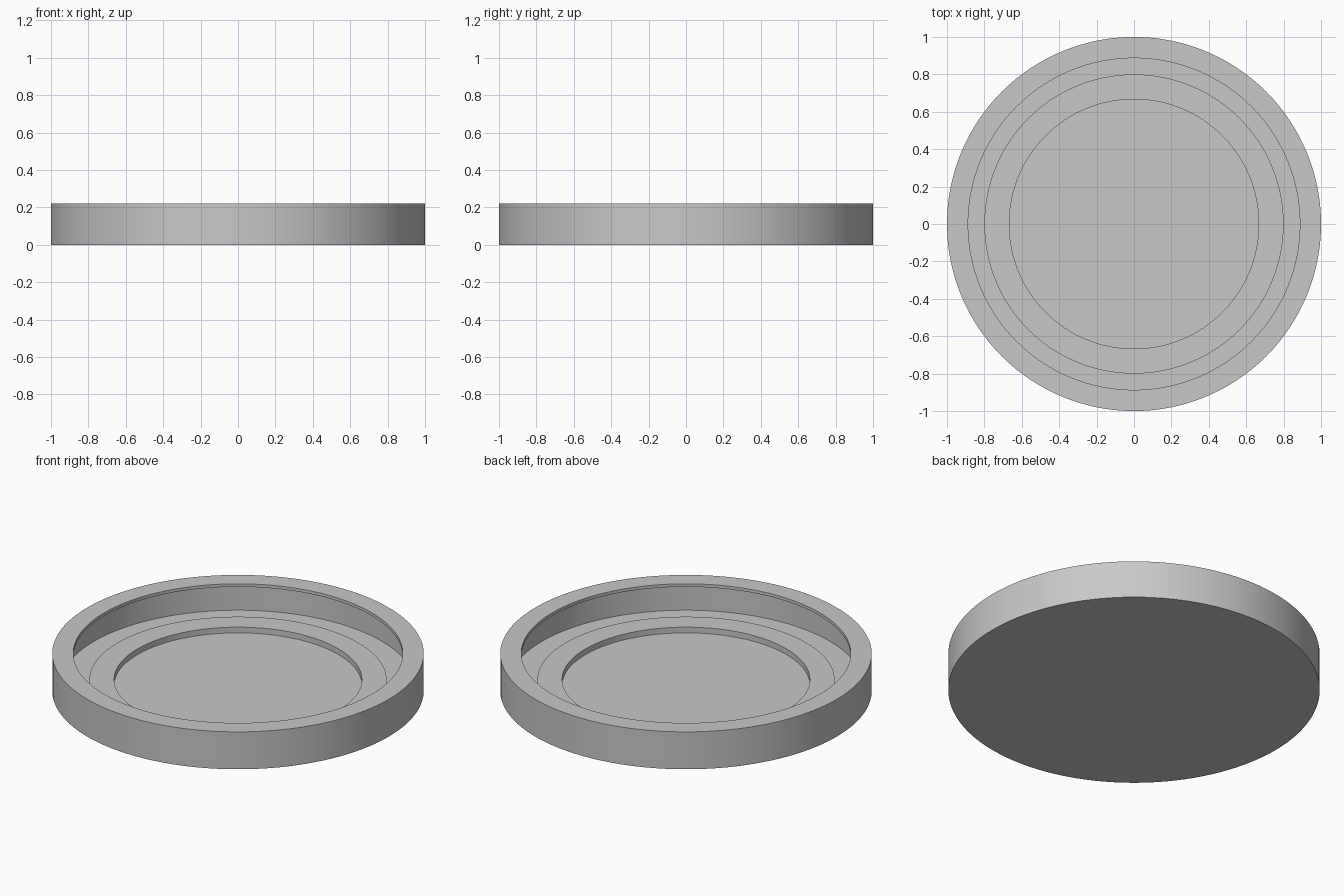
import bpy, bmesh, math

if "Cube" in bpy.data.objects:
    bpy.data.objects.remove(bpy.data.objects["Cube"])

SIDES = 128

# Single grey material
grey = bpy.data.materials.new("grey_plastic")
grey.diffuse_color = (0.58, 0.58, 0.58, 1)
grey.use_nodes = True
grey.node_tree.nodes["Principled BSDF"].inputs["Base Color"].default_value = grey.diffuse_color


def lathe(name, profile):
    """Revolve a (radius, z) profile that starts and ends on the axis."""
    bm = bmesh.new()
    rings = []
    for r, z in profile:
        if r == 0:
            rings.append([bm.verts.new((0, 0, z))] * SIDES)
        else:
            rings.append([bm.verts.new((r * math.cos(2 * math.pi * i / SIDES),
                                        r * math.sin(2 * math.pi * i / SIDES), z))
                          for i in range(SIDES)])
    for a, b in zip(rings, rings[1:]):
        for i in range(SIDES):
            j = (i + 1) % SIDES
            corners = list(dict.fromkeys((a[i], a[j], b[j], b[i])))
            bm.faces.new(corners)
    bmesh.ops.recalc_face_normals(bm, faces=bm.faces)
    mesh = bpy.data.meshes.new(name)
    bm.to_mesh(mesh)
    bm.free()
    mesh.materials.append(grey)
    obj = bpy.data.objects.new(name, mesh)
    bpy.context.collection.objects.link(obj)
    bpy.context.view_layer.objects.active = obj
    obj.select_set(True)
    bpy.ops.object.shade_smooth_by_angle(angle=math.radians(30))
    obj.select_set(False)
    return obj


# Round cap: base disc, outer wall, inward lip, undercut groove, raised ring, recess
lathe("round_cap", [
    (0, 0), (1, 0), (1, 0.222),            # base and outer wall
    (0.887, 0.222), (0.887, 0.204),        # lip
    (0.956, 0.204), (0.956, 0.033),        # undercut inner wall
    (0.8, 0.033), (0.8, 0.067),            # groove and raised ring
    (0.667, 0.067), (0.667, 0.033),        # ring inner edge
    (0, 0.033),                            # recess floor
])
